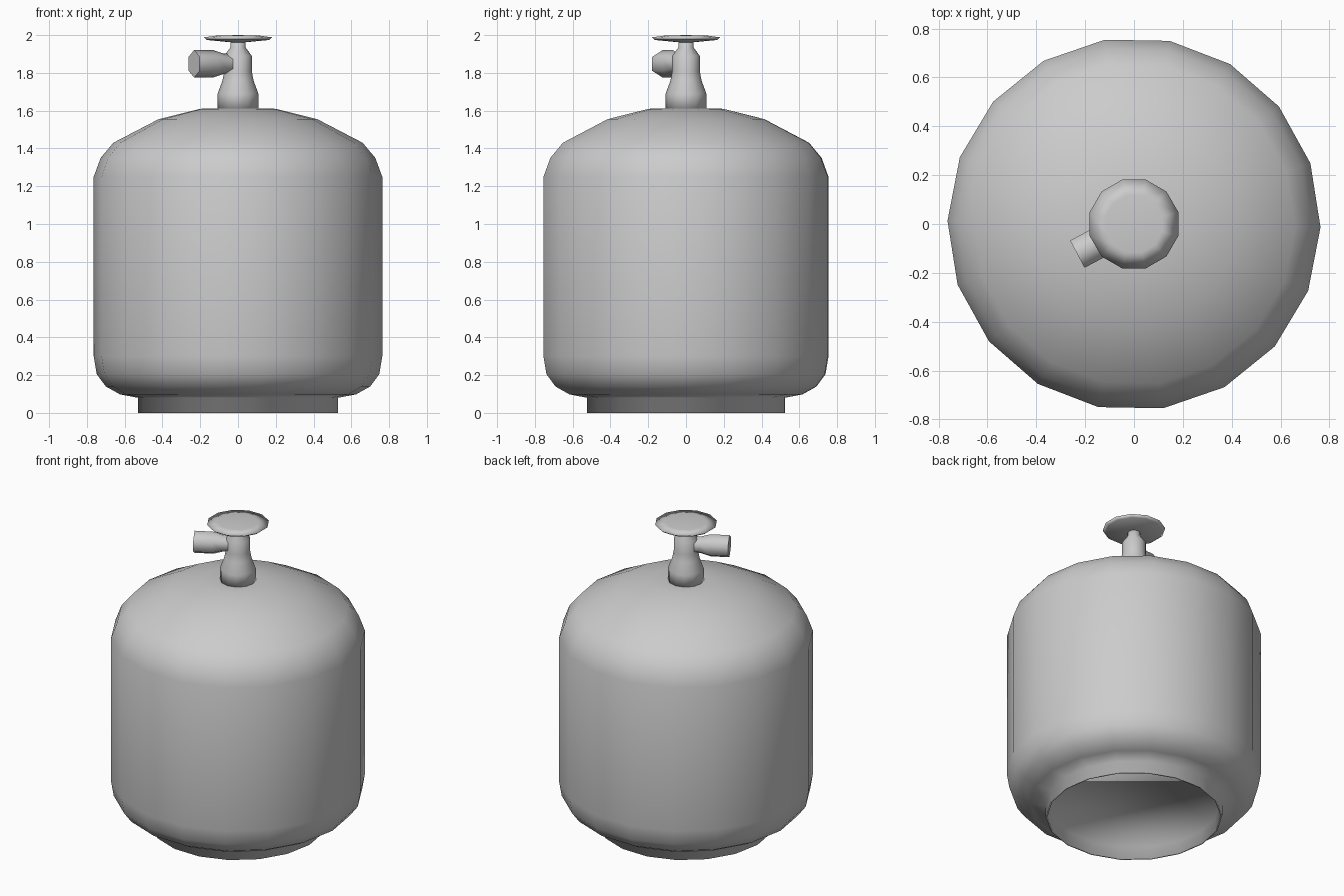
import bpy, bmesh
from math import cos, sin, radians, tau
from mathutils import Matrix, Vector

cube = bpy.data.objects.get("Cube")
if cube:
    bpy.data.objects.remove(cube)

grey = bpy.data.materials.new("painted grey metal")
grey.use_nodes = True
colour = (0.6, 0.6, 0.6, 1)
grey.diffuse_color = colour
grey.node_tree.nodes["Principled BSDF"].inputs["Base Color"].default_value = colour


def lathe(name, profile, sides, start=0.0, matrix=None):
    """Revolve (radius, height) points around z, closing both ends."""
    bm = bmesh.new()
    rings = []
    for r, z in profile:
        if r == 0:
            rings.append([bm.verts.new((0, 0, z))] * sides)
        else:
            angles = [radians(start) + tau * i / sides for i in range(sides)]
            rings.append([bm.verts.new((r * cos(a), r * sin(a), z)) for a in angles])
    for low, high in zip(rings, rings[1:]):
        for i in range(sides):
            j = (i + 1) % sides
            corners = dict.fromkeys((low[i], low[j], high[j], high[i]))
            bm.faces.new(list(corners))
    for ring, (r, z) in zip((rings[0], rings[-1]), (profile[0], profile[-1])):
        if r:
            bm.faces.new(ring)
    bmesh.ops.recalc_face_normals(bm, faces=bm.faces)
    if matrix:
        bm.transform(matrix)
    mesh = bpy.data.meshes.new(name)
    bm.to_mesh(mesh)
    bm.free()
    mesh.materials.append(grey)
    mesh.shade_smooth()
    obj = bpy.data.objects.new(name, mesh)
    bpy.context.collection.objects.link(obj)
    return obj


# Tank shell with its foot ring and recessed underside
lathe("tank_body", [
    (0.515, 0.08), (0.52, 0), (0.53, 0), (0.53, 0.08), (0.625, 0.098),
    (0.7, 0.14), (0.748, 0.205), (0.764, 0.3), (0.764, 1.25), (0.727, 1.35),
    (0.66, 1.43), (0.42, 1.555), (0.2, 1.61), (0.1, 1.612)], 18, -1)

# Valve stem
lathe("valve_stem", [
    (0.108, 1.6), (0.108, 1.69), (0.082, 1.76), (0.073, 1.81), (0.073, 1.89),
    (0.04, 1.935), (0.038, 1.975)], 12)

# Thin hand wheel
lathe("hand_wheel", [
    (0, 1.96), (0.04, 1.962), (0.17, 1.974), (0.188, 1.988), (0.12, 1.997),
    (0, 2.0)], 12, 15)

# Side outlet, pointing to the front right
direction = Vector((cos(radians(208)), sin(radians(208)), 0))
side = Vector((0, 0, 1)).cross(direction)
turn = Matrix((side, Vector((0, 0, 1)), direction)).transposed().to_4x4()
outlet = lathe("valve_outlet", [
    (0.05, 0.02), (0.055, 0.09), (0.073, 0.15), (0.073, 0.263)], 6, 30,
    Matrix.Translation((0, 0, 1.848)) @ turn)
bpy.context.view_layer.objects.active = outlet
outlet.select_set(True)
bpy.ops.object.shade_smooth_by_angle(angle=radians(65))
